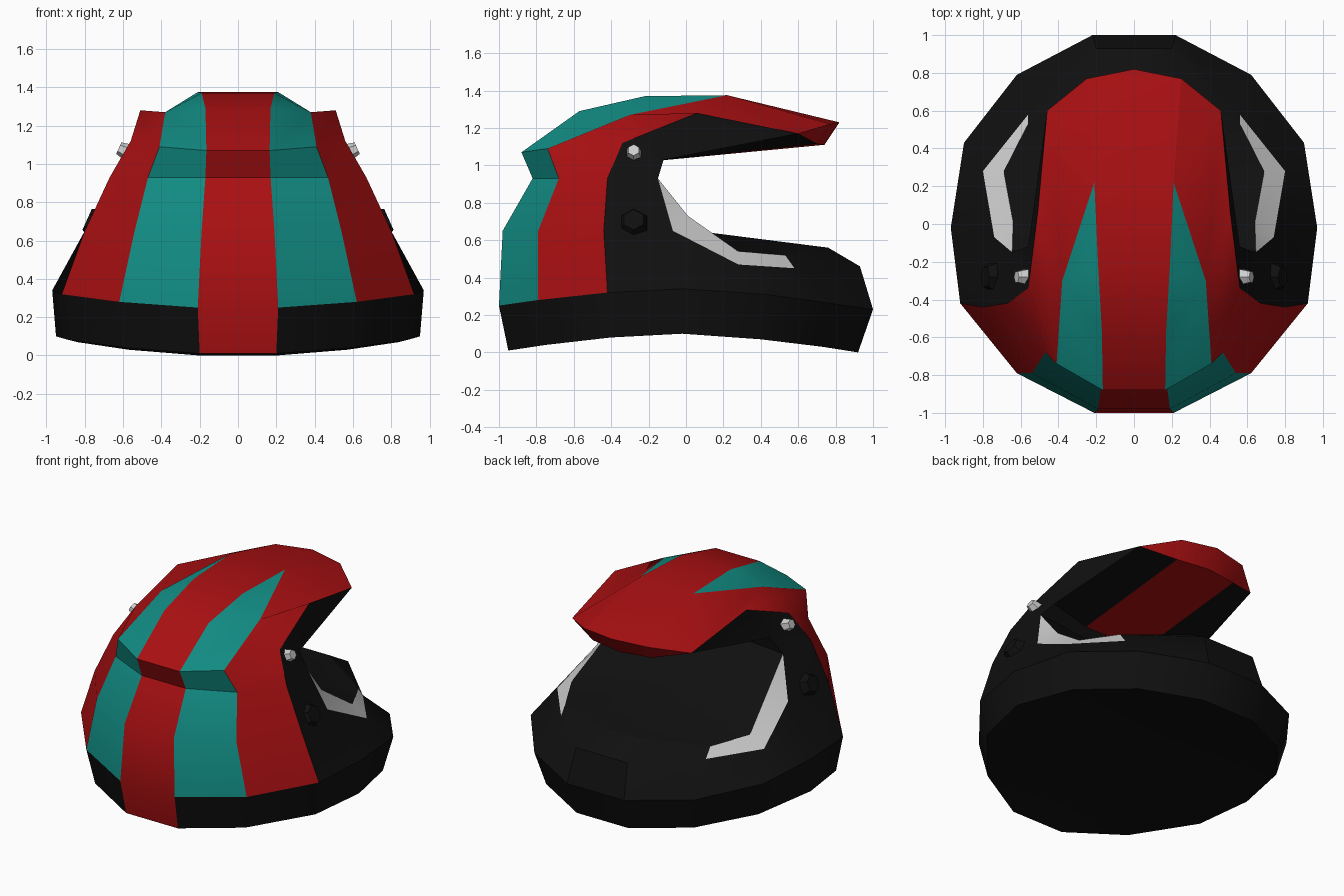
import bpy
import bmesh
from mathutils import Vector

cube = bpy.data.objects.get("Cube")
if cube:
    bpy.data.objects.remove(cube, do_unlink=True)


def make_material(name, color):
    material = bpy.data.materials.new(name)
    material.use_nodes = True
    material.diffuse_color = (*color, 1)
    shader = material.node_tree.nodes["Principled BSDF"]
    shader.inputs["Base Color"].default_value = (*color, 1)
    shader.inputs["Roughness"].default_value = 0.6
    return material


black = make_material("black", (0.005, 0.005, 0.005))
red = make_material("red", (0.4, 0.005, 0.006))
teal = make_material("teal", (0.006, 0.27, 0.235))
grey = make_material("light grey", (0.62, 0.62, 0.62))

# Columns of the left half, each running from the base rim upwards
chin_front = [(.2, .92, 0), (.22, 1, .23), (.2, .93, .46), (.17, .76, .56)]
chin_corner = [(.57, .73, .03), (.62, .79, .26), (.56, .58, .45), (.56, .53, .52)]
cheek = [(.84, .4, .07), (.9, .43, .31), (.8, .28, .47), (.69, .28, .54)]
temple = [(.95, -.02, .1), (.97, -.02, .34), (.74, -.07, .65), (.64, .01, .73)]
side = [(.88, -.4, .08), (.92, -.42, .32), (.8, -.44, .65), (.67, -.42, .93),
        (.56, -.34, 1.12), (.51, .06, 1.28), (.46, .6, 1.17)]
rear_side = [(.58, -.75, .04), (.62, -.79, .28), (.54, -.79, .65), (.47, -.68, .93),
             (.41, -.74, 1.09), (.38, -.3, 1.27), (.21, .22, 1.375)]
rear = [(.2, -.95, .01), (.21, -1, .25), (.19, -.98, .65), (.17, -.82, .93),
        (.165, -.88, 1.07), (.17, -.57, 1.29), (.19, -.22, 1.37), (.21, .22, 1.375)]

# Single points of the peak and the face opening
crown = rear[-1]
brow = (.25, .77, 1.22)
lip = (.23, .7, 1.115)
ceiling = (.23, -.2, 1.02)
wall = [ceiling, (.2, -.2, .93), (.2, 0, .73), (.17, .13, .64)]
hinge = (.645, -.15, .93)
peak_root = (.56, -.12, 1.03)
middle_points = {brow: (0, .82, 1.23), lip: (0, .74, 1.11)}

parts = [("chin_and_sides", black), ("face_opening", black), ("base", black),
         ("centre_stripe", red), ("side_panels", red), ("peak_edge", red),
         ("teal_stripes", teal), ("opening_trim", grey)]
part_index = {name: i for i, (name, _) in enumerate(parts)}
shell = bmesh.new()


def panel(part, *points):
    """Add one face and its mirror image."""
    for sign in (1, -1):
        verts = [shell.verts.new((sign * x, y, z)) for x, y, z in points]
        shell.faces.new(verts).material_index = part_index[part]


def strip(part, a, b):
    """Join two neighbouring columns."""
    for i in range(min(len(a), len(b)) - 1):
        panel(part, a[i], a[i + 1], b[i + 1], b[i])


def middle(point):
    return middle_points.get(point, (0, point[1], point[2]))


def bridge(part, column):
    """Join a column to the centre line."""
    strip(part, column, [middle(p) for p in column])


# Chin bar and black sides
strip("chin_and_sides", chin_front, chin_corner)
strip("chin_and_sides", chin_corner[:3], cheek[:3])
strip("chin_and_sides", cheek[:3], temple[:3])
strip("chin_and_sides", temple[:3] + [hinge, peak_root], side)
panel("chin_and_sides", peak_root, side[4], side[5])
panel("chin_and_sides", peak_root, side[5], side[6])
strip("chin_and_sides", side[:2], rear_side[:2])
strip("chin_and_sides", rear_side[:2], rear[:2])
bridge("chin_and_sides", chin_front)

# Light trim beside the face opening
strip("opening_trim", chin_corner[2:], cheek[2:])
strip("opening_trim", cheek[2:], temple[2:])
panel("opening_trim", temple[2], hinge, temple[3])

# Face opening and underside of the peak
strip("face_opening", wall, [peak_root, hinge, temple[3], cheek[3]])
panel("face_opening", wall[3], cheek[3], chin_corner[3], chin_front[3])
panel("face_opening", ceiling, peak_root, side[6], lip)
bridge("face_opening", wall + [chin_front[3]])

# Red panels, peak and centre stripe
strip("side_panels", rear_side[1:], side[1:])
panel("side_panels", crown, side[6], brow)
bridge("centre_stripe", rear + [brow])
panel("peak_edge", brow, side[6], lip)
bridge("peak_edge", [brow, lip, ceiling])

# Teal stripes tapering to a point on the crown
strip("teal_stripes", rear[1:6], rear_side[1:6])
panel("teal_stripes", rear[5], rear[6], rear_side[5])
panel("teal_stripes", rear[6], crown, rear_side[5])

# Closed base
bridge("base", [c[0] for c in (chin_front, chin_corner, cheek, temple, side, rear_side, rear)])

bmesh.ops.remove_doubles(shell, verts=shell.verts, dist=0.0005)
bmesh.ops.recalc_face_normals(shell, faces=shell.faces)


def finish(name, bm, material, angle):
    mesh = bpy.data.meshes.new(name)
    bm.to_mesh(mesh)
    bm.free()
    mesh.materials.append(material)
    obj = bpy.data.objects.new(name, mesh)
    bpy.context.scene.collection.objects.link(obj)
    bpy.ops.object.select_all(action="DESELECT")
    obj.select_set(True)
    bpy.context.view_layer.objects.active = obj
    bpy.ops.object.shade_smooth_by_angle(angle=angle)
    return obj


# Split the closed shell into its named parts
for name, material in parts:
    bm = shell.copy()
    others = [f for f in bm.faces if f.material_index != part_index[name]]
    bmesh.ops.delete(bm, geom=others, context="FACES")
    for face in bm.faces:
        face.material_index = 0
    finish(name, bm, material, 0.6)
shell.free()


# Peak bolts and side caps
def stud(name, location, normal, radius, depth, material):
    for label, sign in (("left", 1), ("right", -1)):
        bm = bmesh.new()
        bmesh.ops.create_cone(bm, cap_ends=True, segments=6, radius1=radius,
                              radius2=radius * 0.7, depth=depth)
        obj = finish(label + "_" + name, bm, material, 0.6)
        x, y, z = location
        obj.location = (sign * x, y, z)
        direction = Vector((sign * normal[0], normal[1], normal[2]))
        obj.rotation_euler = direction.to_track_quat("Z", "Y").to_euler()


stud("peak_bolt", (.595, -.28, 1.07), (1, 0, .45), .047, .06, grey)
stud("side_cap", (.765, -.28, .7), (1, 0, .45), .085, .05, black)
